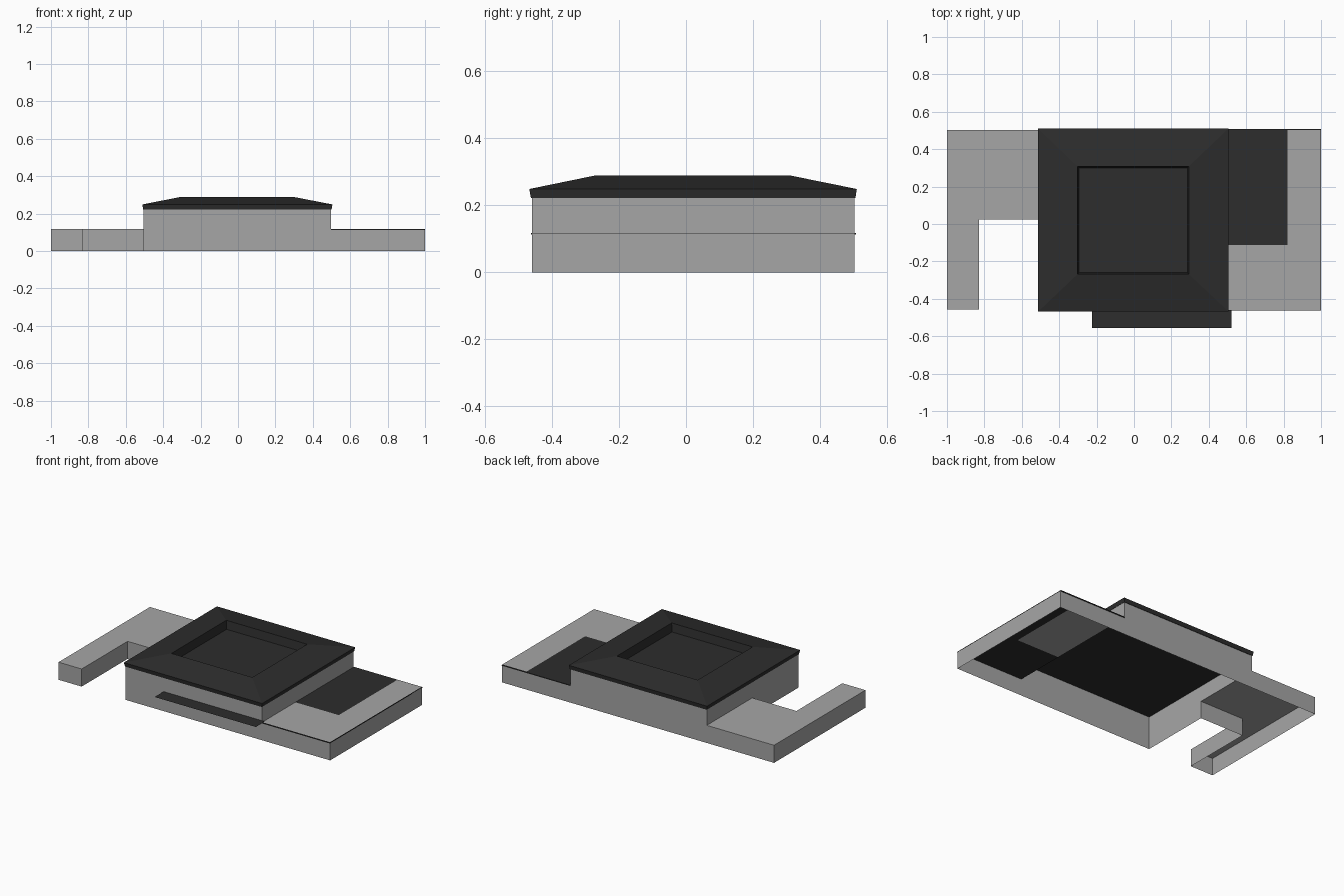
import bpy
import bmesh

if "Cube" in bpy.data.objects:
    bpy.data.objects.remove(bpy.data.objects["Cube"])


def material(name, value):
    m = bpy.data.materials.new(name)
    m.diffuse_color = (value, value, value, 1)
    m.use_nodes = True
    m.node_tree.nodes["Principled BSDF"].inputs["Base Color"].default_value = m.diffuse_color
    return m


GREY = material("light grey", 0.38)
DARK = material("charcoal", 0.026)


def finish(name, bm, mat):
    mesh = bpy.data.meshes.new(name)
    bm.to_mesh(mesh)
    bm.free()
    mesh.materials.append(mat)
    obj = bpy.data.objects.new(name, mesh)
    bpy.context.collection.objects.link(obj)
    return obj


def rect(x0, x1, y0, y1):
    return [(x0, y0), (x1, y0), (x1, y1), (x0, y1)]


def loft(name, rings, mat, bottom=False, top=False):
    """Join counter-clockwise outlines, each given as (points, height)."""
    bm = bmesh.new()
    loops = [[bm.verts.new((x, y, z)) for x, y in pts] for pts, z in rings]
    for a, b in zip(loops, loops[1:]):
        for i in range(len(a)):
            j = (i + 1) % len(a)
            bm.faces.new((a[i], a[j], b[j], b[i]))
    if bottom:
        bm.faces.new(loops[0][::-1])
    if top:
        bm.faces.new(loops[-1])
    return finish(name, bm, mat)


def sheet(name, pts, z, mat):
    return loft(name, [(pts, z)], mat, top=True)


LOW = 0.117    # height of the side wings
EAVE = 0.222   # height of the main walls

# Outer walls around the whole footprint, open underneath
footprint = [(1, -0.46), (1, 0.503), (-1, 0.503), (-1, -0.457), (-0.83, -0.457),
             (-0.83, 0.025), (-0.505, 0.025), (-0.505, -0.46)]
loft("lower_walls", [(footprint, 0), (footprint, LOW)], GREY)

# Upper walls of the main block
block = rect(-0.505, 0.498, -0.46, 0.503)
loft("upper_walls", [(block, LOW), (block, EAVE)], GREY)

# Hipped roof with a sunken flat centre
loft("roof", [
    (rect(-0.507, 0.5, -0.463, 0.506), EAVE),
    (rect(-0.512, 0.505, -0.468, 0.51), 0.249),
    (rect(-0.302, 0.293, -0.268, 0.308), 0.29),
    (rect(-0.294, 0.285, -0.26, 0.3), 0.235),
], DARK, bottom=True, top=True)

# Flat roof of the left wing
left_wing = [(-1, -0.457), (-0.83, -0.457), (-0.83, 0.025), (-0.505, 0.025),
             (-0.505, 0.503), (-1, 0.503)]
sheet("left_wing_roof", left_wing, LOW, GREY)

# Right wing: dark slab, pale L-shaped paving above, pale lining below
slab = rect(0.498, 1.0, -0.463, 0.508)
loft("right_wing_slab", [(slab, 0.113), (slab, 0.118)], DARK, bottom=True, top=True)
paving = [(0.5, -0.459), (0.998, -0.459), (0.998, 0.503), (0.82, 0.503),
          (0.82, -0.112), (0.5, -0.112)]
sheet("right_wing_paving", paving, 0.120, GREY)
lining = rect(0.5, 0.82, -0.112, 0.5)
sheet("right_wing_lining", lining, 0.111, GREY)

# Thin canopy along the front wall
sheet("front_canopy", rect(-0.225, 0.52, -0.555, -0.46), 0.13, DARK)
